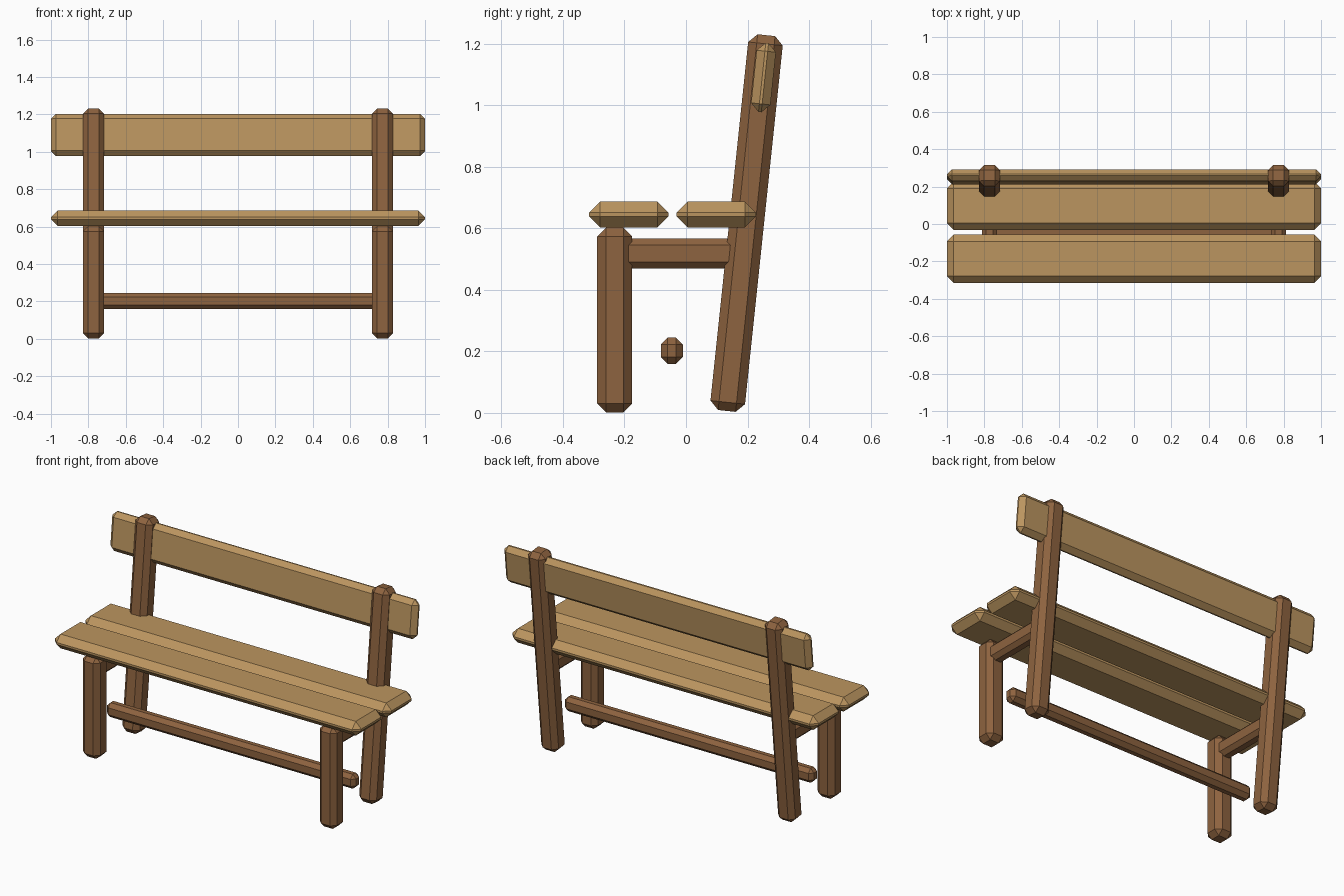
import bpy, bmesh
from math import radians

if "Cube" in bpy.data.objects:
    bpy.data.objects.remove(bpy.data.objects["Cube"])


def material(name, rgb):
    m = bpy.data.materials.new(name)
    m.diffuse_color = (*rgb, 1)
    m.use_nodes = True
    m.node_tree.nodes["Principled BSDF"].inputs["Base Color"].default_value = m.diffuse_color
    return m


dark = material("dark_wood", (0.27, 0.125, 0.05))
light = material("light_wood", (0.50, 0.30, 0.115))


def beam(name, size, centre, bevel, mat, tilt=0.0):
    """Box with one-step chamfered edges, leaning back by tilt degrees."""
    bm = bmesh.new()
    bmesh.ops.create_cube(bm, size=1)
    bmesh.ops.scale(bm, vec=size, verts=bm.verts)
    bmesh.ops.bevel(bm, geom=bm.edges[:], offset=bevel, segments=1,
                    affect='EDGES', profile=0.5)
    mesh = bpy.data.meshes.new(name)
    bm.to_mesh(mesh)
    bm.free()
    mesh.materials.append(mat)
    ob = bpy.data.objects.new(name, mesh)
    ob.location = centre
    ob.rotation_euler.x = radians(-tilt)
    bpy.context.collection.objects.link(ob)
    return ob


LEAN = 6

# Legs, leaning back posts and side rails, once per side
for side, s in (("left", -1), ("right", 1)):
    x = 0.773 * s
    beam(f"front_leg_{side}", (0.113, 0.113, 0.6), (x, -0.232, 0.302), 0.028, dark)
    beam(f"back_post_{side}", (0.113, 0.113, 1.228), (x, 0.197, 0.617), 0.028, dark, LEAN)
    beam(f"side_rail_{side}", (0.08, 0.43, 0.098), (x, -0.02, 0.518), 0.022, dark)

# Low stretcher between the two sides
beam("stretcher", (1.626, 0.071, 0.085), (0, -0.046, 0.202), 0.022, dark)

# Two seat planks
for name, y in (("seat_plank_front", -0.186), ("seat_plank_back", 0.098)):
    beam(name, (2.0, 0.258, 0.084), (0, y, 0.645), 0.036, light)

# Backrest board set through the posts
beam("backrest", (2.0, 0.063, 0.226), (0, 0.252, 1.09), 0.027, light, LEAN)
